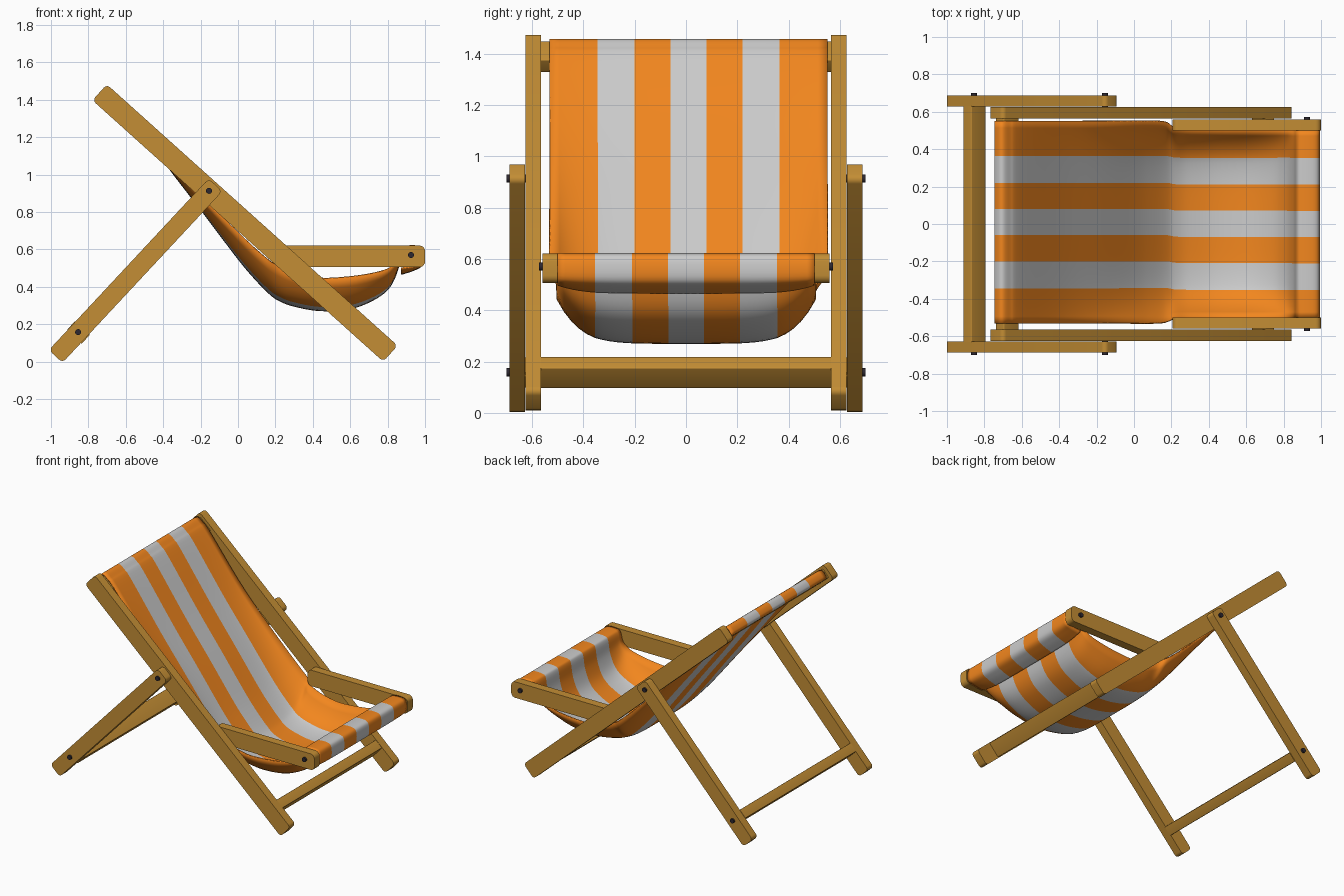
import bpy, bmesh
from math import sin, cos, pi
from mathutils import Vector

if "Cube" in bpy.data.objects:
    bpy.data.objects.remove(bpy.data.objects["Cube"])


def material(name, color):
    m = bpy.data.materials.new(name)
    m.diffuse_color = (*color, 1)
    m.use_nodes = True
    m.node_tree.nodes["Principled BSDF"].inputs["Base Color"].default_value = m.diffuse_color
    return m


WOOD = material("wood", (0.55, 0.27, 0.035))
BOLT = material("dark_metal", (0.025, 0.02, 0.03))
ORANGE = material("orange_cloth", (0.89, 0.24, 0.013))
WHITE = material("pale_cloth", (0.58, 0.58, 0.58))


def finish(name, bm, mats):
    bmesh.ops.recalc_face_normals(bm, faces=bm.faces)
    me = bpy.data.meshes.new(name)
    bm.to_mesh(me)
    bm.free()
    for m in mats:
        me.materials.append(m)
    ob = bpy.data.objects.new(name, me)
    bpy.context.collection.objects.link(ob)
    bpy.context.view_layer.objects.active = ob
    bpy.ops.object.select_all(action='DESELECT')
    ob.select_set(True)
    bpy.ops.object.shade_smooth_by_angle(angle=0.6)
    return ob


def prism(name, profile, y0, y1, mat):
    """Extrude an x-z outline along y."""
    bm = bmesh.new()
    f = bm.faces.new([bm.verts.new((x, y0, z)) for x, z in profile])
    ext = bmesh.ops.extrude_face_region(bm, geom=[f])['geom']
    bmesh.ops.translate(bm, vec=(0, y1 - y0, 0),
                        verts=[v for v in ext if isinstance(v, bmesh.types.BMVert)])
    return finish(name, bm, [mat])


def plank(name, p0, p1, width, y0, y1, r):
    """Rounded board running from p0 to p1 in the x-z plane."""
    p0, p1 = Vector(p0), Vector(p1)
    d = (p1 - p0).normalized()
    n = Vector((-d.y, d.x))
    mid, hl, hw = (p0 + p1) / 2, (p1 - p0).length / 2, width / 2
    pts = []
    for k, (sx, sy) in enumerate([(1, 1), (-1, 1), (-1, -1), (1, -1)]):
        for i in range(6):
            a = (k + i / 5) * pi / 2
            pts.append(mid + d * (sx * (hl - r) + r * cos(a)) + n * (sy * (hw - r) + r * sin(a)))
    return prism(name, pts, y0, y1, WOOD)


def bolt(name, x, z, y0, y1):
    prism(name, [(x + 0.016 * cos(i * pi / 8), z + 0.016 * sin(i * pi / 8)) for i in range(16)],
          y0, y1, BOLT)


# Paired side parts
for side, s in (("left", 1), ("right", -1)):
    plank(side + "_long_rail", (-0.74, 1.44), (0.815, 0.043), 0.115, s * 0.565, s * 0.626, 0.024)
    plank(side + "_rear_leg", (-0.975, 0.028), (-0.12, 0.945), 0.1, s * 0.628, s * 0.688, 0.025)
    plank(side + "_armrest", (0.205, 0.563), (1.0, 0.563), 0.115, s * 0.5, s * 0.56, 0.03)
    bolt(side + "_pivot_bolt", -0.155, 0.913, s * 0.6, s * 0.7)
    bolt(side + "_leg_bolt", -0.855, 0.158, s * 0.6, s * 0.7)
    bolt(side + "_arm_bolt", 0.925, 0.57, s * 0.49, s * 0.573)


# Crossbars
def crossbar(name, c, d, length, width, half):
    d = Vector(d).normalized() * length / 2
    plank(name, Vector(c) - d, Vector(c) + d, width, -half, half, 0.006)


RAIL, LEG = (1.555, -1.397), (0.855, 0.917)
crossbar("top_crossbar", (-0.677, 1.387), RAIL, 0.11, 0.067, 0.567)
crossbar("foot_crossbar", (0.69, 0.157), RAIL, 0.067, 0.108, 0.567)
crossbar("rear_crossbar", (-0.853, 0.157), LEG, 0.067, 0.108, 0.63)
crossbar("seat_front_bar", (0.928, 0.563), (1, 0), 0.1, 0.09, 0.505)

# Sling cloth rows: x, centre z, edge z, half width
rows = [
    (-0.645, 1.325, 1.325, 0.541), (-0.69, 1.365, 1.365, 0.541),
    (-0.738, 1.405, 1.405, 0.541), (-0.735, 1.43, 1.43, 0.541),
    (-0.705, 1.452, 1.452, 0.541), (-0.665, 1.425, 1.425, 0.541),
    (-0.61, 1.365, 1.37, 0.541), (-0.38, 1.05, 1.08, 0.541),
    (-0.18, 0.79, 0.865, 0.541), (0.0, 0.552, 0.69, 0.541),
    (0.09, 0.445, 0.605, 0.541), (0.168, 0.365, 0.54, 0.535),
    (0.22, 0.328, 0.51, 0.508), (0.3, 0.298, 0.475, 0.503),
    (0.44, 0.274, 0.447, 0.503), (0.6, 0.284, 0.455, 0.503),
    (0.73, 0.335, 0.475, 0.503), (0.81, 0.4, 0.5, 0.503),
    (0.855, 0.5, 0.54, 0.5), (0.872, 0.595, 0.595, 0.5),
    (0.895, 0.616, 0.616, 0.5), (0.965, 0.616, 0.616, 0.5),
    (0.988, 0.59, 0.59, 0.5), (0.985, 0.52, 0.525, 0.5),
    (0.94, 0.49, 0.508, 0.5), (0.872, 0.468, 0.5, 0.5),
]
path = []
for i in range(len(rows) - 1):
    a, b, c, d = (Vector(rows[min(max(i + k, 0), len(rows) - 1)]) for k in (-1, 0, 1, 2))
    for j in range(5):
        t = j / 5
        path.append(b + 0.5 * t * (c - a + t * (2 * a - 5 * b + 4 * c - d + t * (3 * (b - c) + d - a))))
path.append(Vector(rows[-1]))

# Stripe layout across the width; only the outer stripes narrow towards the seat
bounds = [-0.541, -0.354, -0.21, -0.07, 0.07, 0.21, 0.354, 0.541]
cols = [bounds[k] + (bounds[k + 1] - bounds[k]) * j / 5 for k in range(7) for j in range(5)] + [0.541]
bm = bmesh.new()
grid = []
for x, zc, ze, hw in path:
    line = []
    for c in cols:
        s, a = (1 if c > 0 else -1), abs(c)
        y = a if a <= 0.354 else 0.354 + (a - 0.354) * (hw - 0.354) / 0.187
        f = (a / 0.541) ** 4.8
        shift = 0.01 * min(1, max(0, (hw - 0.5) / 0.03))
        line.append(bm.verts.new((x, s * y + shift, zc + (ze - zc) * f)))
    grid.append(line)
for i in range(len(grid) - 1):
    for j in range(len(cols) - 1):
        f = bm.faces.new((grid[i][j], grid[i][j + 1], grid[i + 1][j + 1], grid[i + 1][j]))
        f.material_index = (j // 5) % 2
cloth = finish("sling_cloth", bm, [ORANGE, WHITE])
sol = cloth.modifiers.new("thickness", 'SOLIDIFY')
sol.thickness = 0.008
sol.offset = 0
